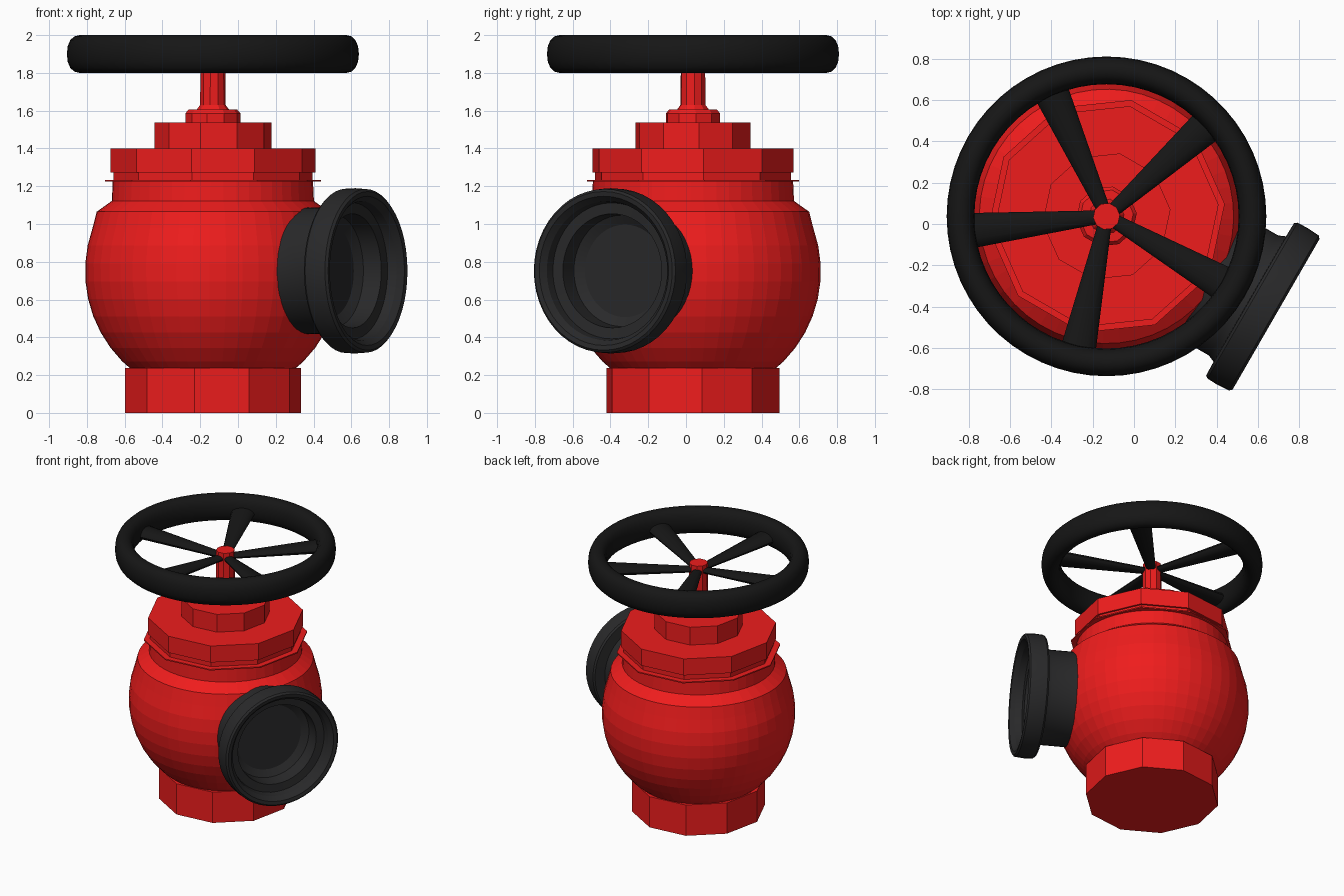
import bpy, bmesh, math
from mathutils import Matrix, Vector

if "Cube" in bpy.data.objects:
    bpy.data.objects.remove(bpy.data.objects["Cube"])

CX, CY = -0.133, 0.037          # shared vertical axis of the valve
PHASE = math.radians(6)         # turn of all ten-sided parts
UPRIGHT = Matrix.Translation((CX, CY, 0))


def material(name, rgb):
    m = bpy.data.materials.new(name)
    m.diffuse_color = (*rgb, 1)
    m.use_nodes = True
    m.node_tree.nodes["Principled BSDF"].inputs["Base Color"].default_value = m.diffuse_color
    return m


RED = material("red_paint", (0.86, 0.012, 0.012))
BLACK = material("black_wheel", (0.008, 0.008, 0.008))
DARK = material("dark_rubber", (0.022, 0.022, 0.023))


def finish(name, bm, mat, matrix, smooth):
    bmesh.ops.recalc_face_normals(bm, faces=bm.faces)
    me = bpy.data.meshes.new(name)
    bm.to_mesh(me)
    bm.free()
    if smooth:
        me.shade_smooth()
        me.set_sharp_from_angle(angle=math.radians(smooth))
    me.materials.append(mat)
    ob = bpy.data.objects.new(name, me)
    ob.matrix_world = matrix
    bpy.context.collection.objects.link(ob)
    return ob


def lathe(name, profile, sides, mat, matrix=UPRIGHT, phase=PHASE, closed=False, smooth=0):
    """Turn (radius, height) points about z; open profiles get end caps."""
    bm = bmesh.new()
    rings = []
    for r, z in profile:
        rings.append([bm.verts.new((r * math.cos(phase + math.tau * i / sides),
                                    r * math.sin(phase + math.tau * i / sides), z))
                      for i in range(sides)])
    pairs = list(zip(rings, rings[1:]))
    if closed:
        pairs.append((rings[-1], rings[0]))
    else:
        bm.faces.new(rings[0])
        bm.faces.new(rings[-1])
    for a, b in pairs:
        for i in range(sides):
            j = (i + 1) % sides
            bm.faces.new((a[i], a[j], b[j], b[i]))
    return finish(name, bm, mat, matrix, smooth)


# Inlet base
lathe("inlet_base", [(0.468, 0), (0.468, 0.237)], 10, RED)

# Globe body: sphere section, shoulder and neck
R, ZC = 0.677, 0.75
a0, a1 = math.asin((0.21 - ZC) / R), math.asin((1.065 - ZC) / R)
globe = [(R * math.cos(a), ZC + R * math.sin(a))
         for a in (a0 + (a1 - a0) * k / 10 for k in range(11))]
globe[-1] = (0.615, 1.065)
lathe("globe_body", globe + [(0.535, 1.122), (0.53, 1.23)], 48, RED)

# Gasket flange and stepped bonnet
lathe("gasket_flange", [(0.575, 1.225), (0.575, 1.234)], 10, RED)
lathe("bonnet_cap", [(0.53, 1.23), (0.53, 1.273), (0.545, 1.273), (0.545, 1.4)], 10, RED)
lathe("bonnet_nut", [(0.311, 1.39), (0.311, 1.537)], 10, RED)

# Packing gland and stem
lathe("gland_and_stem", [(0.147, 1.53), (0.147, 1.585), (0.13, 1.605), (0.085, 1.607),
                         (0.068, 1.63), (0.065, 1.895)], 10, RED)

# Handwheel rim: tall rounded section
section = []
for k in range(16):
    a = math.tau * k / 16
    c, s = math.cos(a), math.sin(a)
    section.append((0.706 + 0.067 * math.copysign(abs(c) ** 0.9, c),
                    1.9 + 0.1 * math.copysign(abs(s) ** 0.9, s)))
lathe("handwheel_rim", section, 60, BLACK, closed=True, smooth=40)

# Five spokes widening towards the rim
for n in range(5):
    bm = bmesh.new()
    ends = []
    for x, z, w, h in ((0.03, 1.845, 0.032, 0.02), (0.69, 1.885, 0.088, 0.042)):
        ends.append([bm.verts.new((x, w * math.cos(math.tau * i / 12),
                                   z + h * math.sin(math.tau * i / 12))) for i in range(12)])
    for i in range(12):
        j = (i + 1) % 12
        bm.faces.new((ends[0][i], ends[0][j], ends[1][j], ends[1][i]))
    for ring in ends:
        bm.faces.new(ring)
    turn = Matrix.Rotation(math.radians(42 + 72 * n), 4, 'Z')
    finish(f"spoke_{n + 1}", bm, BLACK, UPRIGHT @ turn, 40)

# Hose outlet: neck, coupling ring and stepped mouth, aimed 30 degrees right of front-right
aim = (Matrix.Translation((CX, CY, 0.752)) @ Matrix.Rotation(math.radians(-30), 4, 'Z')
       @ Matrix.Rotation(math.radians(90), 4, 'Y'))
lathe("hose_outlet", [(0.335, 0.56), (0.335, 0.765), (0.35, 0.8), (0.425, 0.802), (0.435, 0.815),
                      (0.4375, 0.87), (0.433, 0.935), (0.42, 0.947), (0.395, 0.943), (0.368, 0.91),
                      (0.36, 0.86), (0.302, 0.855), (0.295, 0.75), (0.245, 0.72)],
      48, DARK, matrix=aim, phase=0, smooth=30)
